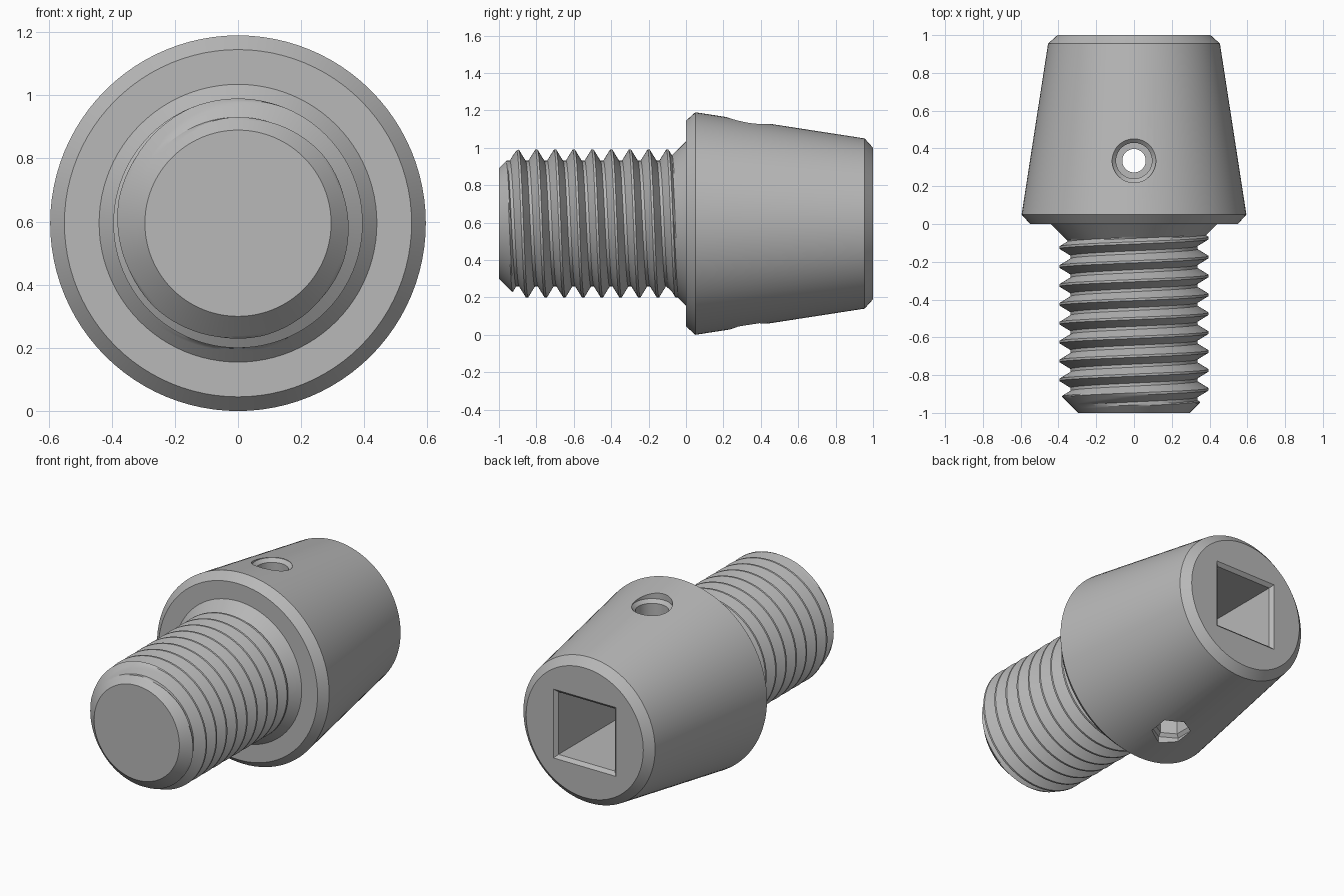
import bpy, bmesh
from math import sin, cos, pi, radians, sqrt
from mathutils import Matrix, Vector

cube = bpy.data.objects.get("Cube")
if cube:
    bpy.data.objects.remove(cube, do_unlink=True)

AXIS_Z = 0.595                 # height of the long axis
COLUMNS = 96
PITCH, CREST_R, ROOT_R = 0.1, 0.395, 0.336
CREST_HALF, FLANK = 0.006, 0.036


def link(name, bm):
    bmesh.ops.recalc_face_normals(bm, faces=bm.faces)
    mesh = bpy.data.meshes.new(name)
    bm.to_mesh(mesh)
    bm.free()
    obj = bpy.data.objects.new(name, mesh)
    bpy.context.collection.objects.link(obj)
    return obj


def shank_point(turn, offset, depth):
    """Radius and y of a thread point, limited by the end chamfer and the collar."""
    y = PITCH / 4 - PITCH * turn + offset
    y = max(-1.0, min(0.0, y))
    r = CREST_R - (CREST_R - ROOT_R) * depth
    r = min(r, 0.295 + (y + 1.0))
    return max(r, 0.44 + y), y


# Rows of one thread turn: distance from the crest and relative depth
steps = 6
flank = [(CREST_HALF + FLANK * i / steps, i / steps) for i in range(steps + 1)]
turn_rows = [(-d, k) for d, k in reversed(flank)] + flank
rows = [(PITCH * n + d, k) for n in range(-12, 3) for d, k in turn_rows]

# Tapered head behind the thread, as radius and y
head = [(0.55, 0.0), (0.595, 0.05), (0.455, 0.955), (0.405, 1.0)]

# Threaded shank and head as one closed skin
bm = bmesh.new()
grid = []
for j in range(COLUMNS + 1):
    turn = j / COLUMNS
    a = 2 * pi * (j % COLUMNS) / COLUMNS
    profile = [shank_point(turn, d, k) for d, k in rows] + head
    grid.append([bm.verts.new((r * cos(a), y, AXIS_Z + r * sin(a))) for r, y in profile])
for left, right in zip(grid, grid[1:]):
    for i in range(len(left) - 1):
        bm.faces.new((left[i], left[i + 1], right[i + 1], right[i]))
bmesh.ops.remove_doubles(bm, verts=bm.verts, dist=0.00002)
bmesh.ops.holes_fill(bm, edges=[e for e in bm.edges if e.is_boundary], sides=0)
body = link("threaded_adapter", bm)


def cutter(name, sides, rings, start, place):
    """Closed stack of regular polygons (radius, height) along local z."""
    bm = bmesh.new()
    loops = []
    for r, h in rings:
        angles = [start + 2 * pi * i / sides for i in range(sides)]
        loops.append([bm.verts.new(place @ Vector((r * cos(a), r * sin(a), h))) for a in angles])
    for low, high in zip(loops, loops[1:]):
        for i in range(sides):
            k = (i + 1) % sides
            bm.faces.new((low[i], low[k], high[k], high[i]))
    bm.faces.new(loops[0])
    bm.faces.new(loops[-1])
    obj = link(name, bm)
    obj.hide_render = True
    return obj


centre = Matrix.Translation((0, 0, AXIS_Z))
cross = Matrix.Translation((0, 0.335, AXIS_Z))
backward = centre @ Matrix.Rotation(radians(-90), 4, 'X')
downward = cross @ Matrix.Rotation(pi, 4, 'X')
diag = sqrt(2)

cutters = [
    # Square drive socket with chamfered mouth
    cutter("square_socket", 4,
           [(0.195 * diag, 0.1), (0.195 * diag, 0.98), (0.235 * diag, 1.02)], pi / 4, backward),
    # Round screw head pocket on top
    cutter("screw_head_pocket", 48,
           [(0.095, 0.36), (0.095, 0.51), (0.116, 0.53), (0.116, 0.7)], 0, cross),
    # Hexagonal nut pocket underneath
    cutter("nut_pocket", 6,
           [(0.097, 0.36), (0.097, 0.51), (0.114, 0.53), (0.114, 0.7)], pi / 2, downward),
    # Screw hole right through
    cutter("screw_hole", 32, [(0.062, -0.45), (0.062, 0.45)], 0, cross),
]

bpy.ops.object.select_all(action='DESELECT')
bpy.context.view_layer.objects.active = body
body.select_set(True)
for tool in cutters:
    mod = body.modifiers.new(tool.name, 'BOOLEAN')
    mod.operation = 'DIFFERENCE'
    mod.solver = 'EXACT'
    mod.object = tool
    bpy.ops.object.modifier_apply(modifier=mod.name)
    bpy.data.objects.remove(tool, do_unlink=True)

# Plain grey finish
grey = bpy.data.materials.new("plain_grey")
grey.use_nodes = True
colour = (0.48, 0.48, 0.48, 1.0)
grey.diffuse_color = colour
grey.node_tree.nodes["Principled BSDF"].inputs["Base Color"].default_value = colour
body.data.materials.clear()
body.data.materials.append(grey)
bpy.ops.object.shade_smooth_by_angle(angle=radians(25))
